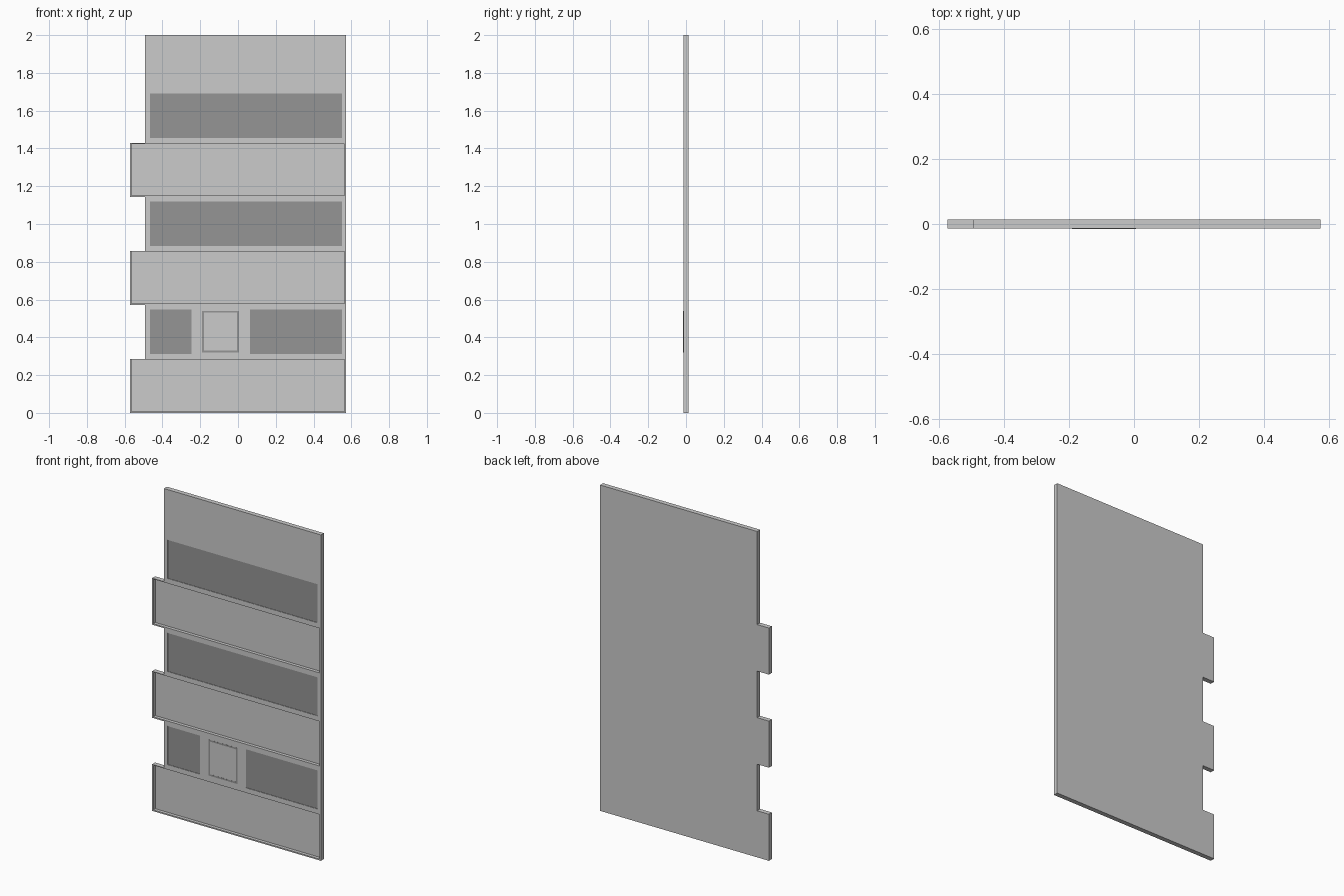
import bpy, bmesh
from mathutils import Matrix

if "Cube" in bpy.data.objects:
    bpy.data.objects.remove(bpy.data.objects["Cube"])

D = 0.0145                 # half thickness of the wall
F = 2 / 7                  # height of half a storey
L, R, INSET = -0.573, 0.573, -0.493
RIM = 0.008                # edge left around the balcony pockets
BALCONY_DEPTH, WINDOW_DEPTH, PANE = 0.02, 0.005, 0.002

dark = bpy.data.materials.new("dark_glass")
dark.diffuse_color = (0.3, 0.3, 0.3, 1)
dark.use_nodes = True
dark.node_tree.nodes["Principled BSDF"].inputs["Base Color"].default_value = dark.diffuse_color


def finish(name, bm, mat=None):
    bmesh.ops.recalc_face_normals(bm, faces=bm.faces)
    me = bpy.data.meshes.new(name)
    bm.to_mesh(me)
    bm.free()
    ob = bpy.data.objects.new(name, me)
    bpy.context.collection.objects.link(ob)
    if mat:
        me.materials.append(mat)
    return ob


def add_box(bm, x0, x1, y0, y1, z0, z1):
    m = Matrix.Translation(((x0 + x1) / 2, (y0 + y1) / 2, (z0 + z1) / 2))
    bmesh.ops.create_cube(bm, size=1, matrix=m @ Matrix.Diagonal((x1 - x0, y1 - y0, z1 - z0, 1)))


# Wall slab with stepped left edge
profile = [(R, 0), (R, 2), (INSET, 2)]
for i in (2, 1, 0):
    z = 2 * i * F
    profile += [(INSET, z + F), (L, z + F), (L, z)]
    if i:
        profile.append((INSET, z))
bm = bmesh.new()
face = bm.faces.new([bm.verts.new((x, -D, z)) for x, z in profile])
ext = bmesh.ops.extrude_face_region(bm, geom=[face])
bmesh.ops.translate(bm, vec=(0, 2 * D, 0), verts=[v for v in ext["geom"] if isinstance(v, bmesh.types.BMVert)])
wall = finish("facade_wall", bm)

# Window openings: split ground row, full-width rows above
windows = [(-0.467, -0.247, 0), (0.063, 0.55, 0), (-0.467, 0.55, 1), (-0.467, 0.55, 2)]
door = (-0.19, 0.006, 0)


def window_z(i):
    return (2 * i + 1) * F + 0.026, (2 * i + 2) * F - 0.023


# Cut balcony pockets and shallow window pockets
bm = bmesh.new()
for i in range(3):
    z = 2 * i * F
    add_box(bm, L + RIM, R - RIM, -D - 0.02, -D + BALCONY_DEPTH, z + RIM, z + F - RIM / 2)
for x0, x1, i in windows:
    add_box(bm, x0, x1, -D - 0.02, -D + WINDOW_DEPTH, *window_z(i))
cutter = finish("pocket_cutter", bm)
cutter.hide_render = True
mod = wall.modifiers.new("pockets", "BOOLEAN")
mod.operation, mod.object, mod.solver = "DIFFERENCE", cutter, "EXACT"
bpy.context.view_layer.objects.active = wall
bpy.ops.object.modifier_apply(modifier=mod.name)
bpy.data.objects.remove(cutter)

# Dark window panes
for n, (x0, x1, i) in enumerate(windows):
    bm = bmesh.new()
    y = -D + WINDOW_DEPTH
    add_box(bm, x0, x1, y - PANE, y, *window_z(i))
    finish(f"window_pane_{n + 1}", bm, dark)

# Thin dark frame of the small ground-floor panel
x0, x1, i = door
z0, z1 = window_z(i)
z0 += 0.008
z1 -= 0.008
w = 0.01
bm = bmesh.new()
for a, b, c, d in ((x0, x0 + w, z0, z1), (x1 - w, x1, z0, z1),
                   (x0 + w, x1 - w, z0, z0 + w), (x0 + w, x1 - w, z1 - w, z1)):
    add_box(bm, a, b, -D - 0.0008, -D + 0.001, c, d)
finish("small_panel_frame", bm, dark)
